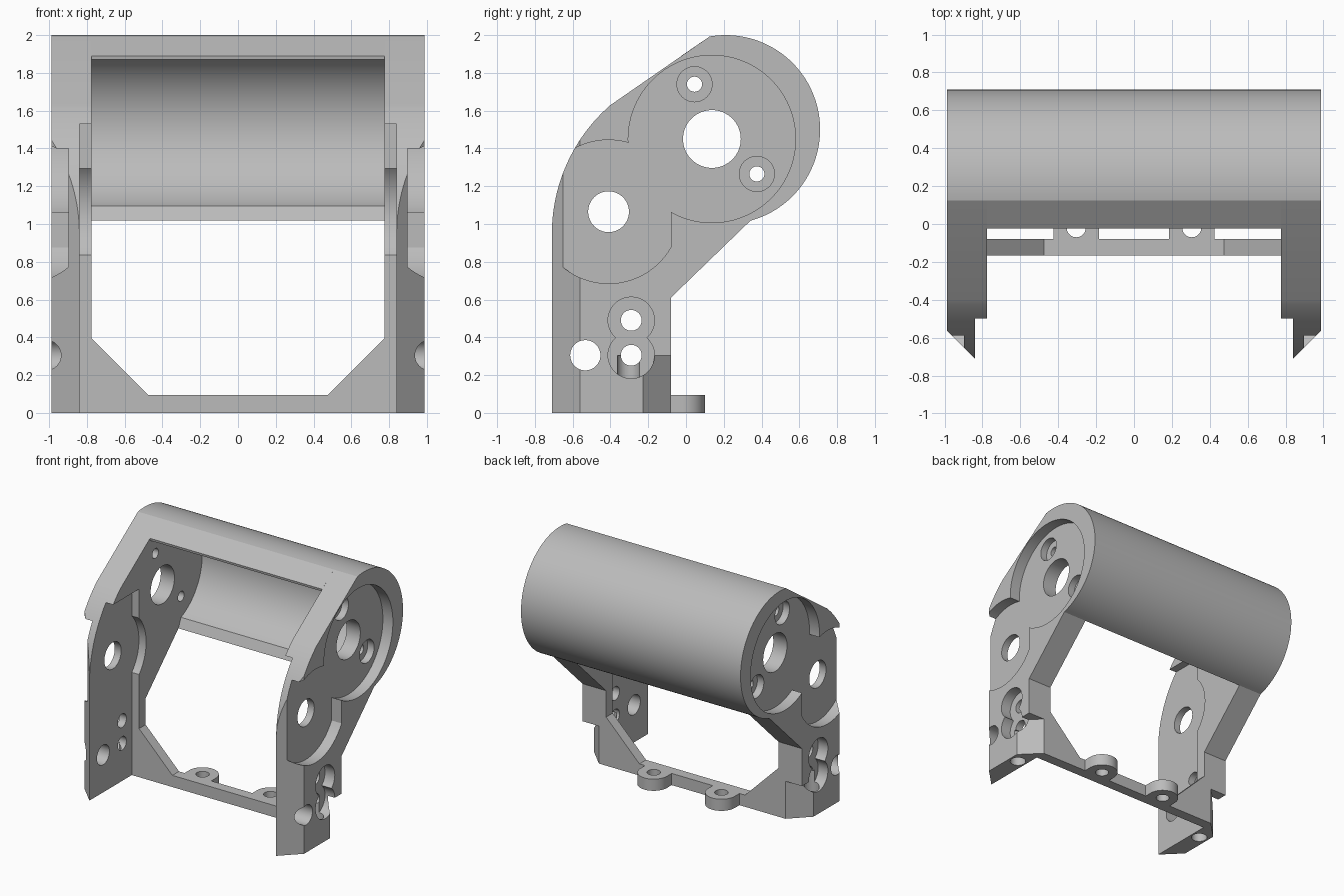
import bpy
import bmesh
from math import cos, sin, radians

if "Cube" in bpy.data.objects:
    bpy.data.objects.remove(bpy.data.objects["Cube"], do_unlink=True)

grey = bpy.data.materials.new("plain_grey")
grey.use_nodes = True
colour = (0.5, 0.5, 0.5, 1)
grey.diffuse_color = colour
grey.node_tree.nodes["Principled BSDF"].inputs["Base Color"].default_value = colour


def arc(centre, radius, start, end, steps=48):
    """Points along an arc, angles in degrees."""
    return [(centre[0] + radius * cos(radians(start + (end - start) * i / steps)),
             centre[1] + radius * sin(radians(start + (end - start) * i / steps)))
            for i in range(steps + 1)]


def circle(centre, radius, steps=64):
    return arc(centre, radius, 0, 360, steps)[:-1]


def prism(name, profile, axis, low, high):
    """Extrude a profile along an axis; the profile uses the other two axes in order."""
    place = {"x": lambda p, d: (d, p[0], p[1]),
             "y": lambda p, d: (p[0], d, p[1]),
             "z": lambda p, d: (p[0], p[1], d)}[axis]
    bm = bmesh.new()
    face = bm.faces.new([bm.verts.new(place(p, low)) for p in profile])
    grown = bmesh.ops.extrude_face_region(bm, geom=[face])
    shift = place((0, 0), high - low)
    bmesh.ops.translate(bm, vec=shift,
                        verts=[v for v in grown["geom"] if isinstance(v, bmesh.types.BMVert)])
    bmesh.ops.recalc_face_normals(bm, faces=bm.faces)
    mesh = bpy.data.meshes.new(name)
    bm.to_mesh(mesh)
    bm.free()
    mesh.materials.append(grey)
    obj = bpy.data.objects.new(name, mesh)
    bpy.context.collection.objects.link(obj)
    return obj


def activate(obj):
    bpy.ops.object.select_all(action="DESELECT")
    obj.select_set(True)
    bpy.context.view_layer.objects.active = obj


def combine(target, profile, axis, low, high, operation="DIFFERENCE"):
    """Cut away or add a prism."""
    tool = prism("cutter", profile, axis, low, high)
    tool.hide_render = True
    mod = target.modifiers.new("combine", "BOOLEAN")
    mod.operation = operation
    mod.solver = "EXACT"
    mod.object = tool
    activate(target)
    bpy.ops.object.modifier_apply(modifier=mod.name)
    bpy.data.objects.remove(tool, do_unlink=True)


def smooth(obj):
    activate(obj)
    bpy.ops.object.shade_smooth_by_angle(angle=radians(25))


INNER, OUTER, FLOOR, THIN = 0.775, 0.988, 0.898, 0.84
TUBE = (0.21, 1.5)
HUB = (0.137, 1.45)
PIVOT = (-0.41, 1.065)

# Side plate outline with curved front and round top
outline = [(-0.71, 0), (-0.08, 0), (-0.08, 0.61)]
outline += arc(TUBE, 0.5, -74.8, 99.8, 64)
outline += arc((0.19, 0.95), 0.9, 131, 180, 24)
plates = prism("side_plates", outline, "x", INNER, OUTER)

# Thinned inside face with a rounded bulge
combine(plates, [(-0.9, -0.1), (-0.165, -0.1), (-0.165, 1.53), (-0.9, 1.53)], "x", 0.7, THIN)
combine(plates, circle(PIVOT, 0.336), "x", 0.7, THIN)

# Bevelled front edge and rear foot corner
combine(plates, [(0.8, -0.75), (1.05, -0.5), (1.05, -0.75)], "z", -0.1, 2.1)
combine(plates, [(0.79, -0.03), (1.05, -0.29), (1.05, -0.03)], "z", -0.1, 0.305)

# Outer pockets for the hub and the pivot
combine(plates, circle(HUB, 0.443, 96), "x", FLOOR, 1.1)
combine(plates, arc(PIVOT, 0.38, 29.7, 330.3, 64), "x", FLOOR, 1.1)

# Large plain holes
for centre, radius in ((HUB, 0.153), (PIVOT, 0.108), ((-0.533, 0.305), 0.08)):
    combine(plates, circle(centre, radius), "x", 0.7, 1.1)

# Counterbored screw holes: centre, hole radius, bore radius, bore depth
screws = (((0.045, 1.74), 0.04, 0.093, THIN),
          ((0.375, 1.265), 0.04, 0.093, THIN),
          ((-0.29, 0.49), 0.055, 0.123, 0.9),
          ((-0.29, 0.305), 0.055, 0.123, 0.9))
for centre, radius, bore, seat in screws:
    combine(plates, circle(centre, bore, 48), "x", seat, 1.1)
    combine(plates, circle(centre, radius, 40), "x", 0.7, 1.1)

# Vertical screw hole in each foot
combine(plates, circle((0.912, -0.305), 0.06, 40), "z", -0.1, 0.305)

smooth(plates)
plates.modifiers.new("mirror", "MIRROR").use_mirror_merge = False

# Curved shell joining the tops of the plates
section = arc(TUBE, 0.5, -74.8, 99.8, 64)
section += [(-0.025, 1.89)] + arc(TUBE, 0.437, 122, -68, 64)
shell = prism("curved_shell", section, "x", -INNER, INNER)
smooth(shell)

# Bottom bridge with sloping ends
half = [(0.475, 0.095), (INNER, 0.395), (INNER, 0)]
bridge = prism("bottom_bridge", half + [(-x, z) for x, z in reversed(half)], "y", -0.165, -0.08)
smooth(bridge)

# Rounded mounting lugs behind the bridge
for side, label in ((1, "left"), (-1, "right")):
    centre = (side * 0.305, -0.02)
    shape = [(centre[0] - 0.12, -0.08)] + [(centre[0] + 0.12, -0.08)]
    lug = prism(label + "_lug", shape + arc(centre, 0.12, 0, 180, 32), "z", 0, 0.095)
    combine(lug, circle(centre, 0.05, 40), "z", -0.1, 0.2)
    smooth(lug)
